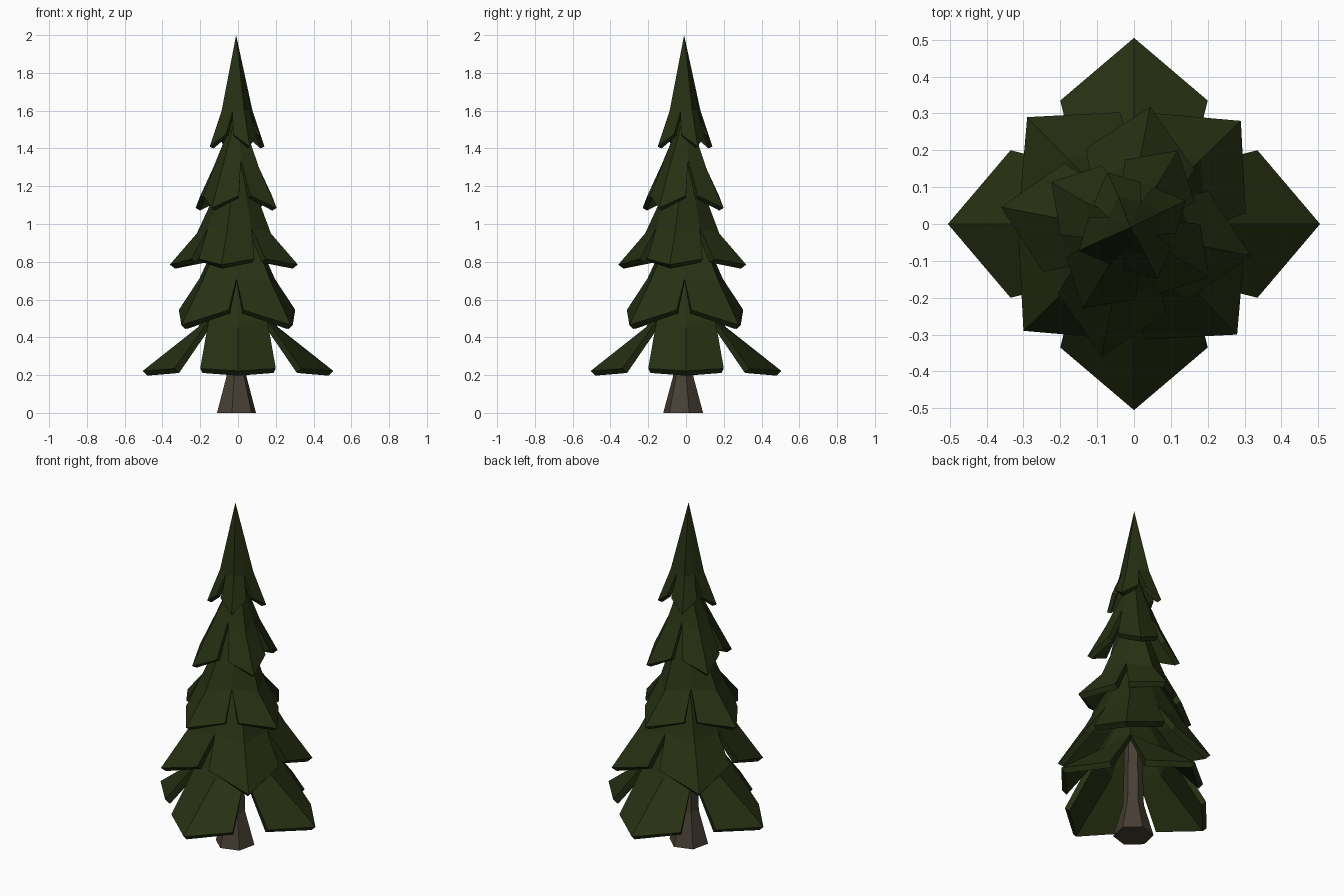
import bpy, bmesh, math
from mathutils import Vector

if "Cube" in bpy.data.objects:
    bpy.data.objects.remove(bpy.data.objects["Cube"])


def material(name, rgb):
    m = bpy.data.materials.new(name)
    m.diffuse_color = (*rgb, 1)
    m.use_nodes = True
    m.node_tree.nodes["Principled BSDF"].inputs["Base Color"].default_value = m.diffuse_color
    return m


GREEN = material("dark pine green", (0.020, 0.030, 0.006))
BROWN = material("bark brown", (0.065, 0.050, 0.035))


def finish(bm, name, mat):
    bmesh.ops.recalc_face_normals(bm, faces=bm.faces)
    me = bpy.data.meshes.new(name)
    bm.to_mesh(me)
    bm.free()
    me.materials.append(mat)
    ob = bpy.data.objects.new(name, me)
    bpy.context.collection.objects.link(ob)
    return ob


def tier(name, apex, ridge, valley, tip, corner, angle, centre, thick):
    """Hollow skirt of four folded boughs hanging from one apex.
    ridge, valley, tip: (radius, z); corner: (radius, half width, z)."""
    bm = bmesh.new()
    cx, cy = centre

    def vert(r, w, z, a, k=1.0):
        c, s = math.cos(a), math.sin(a)
        return bm.verts.new((k * cx + r * c - w * s, k * cy + r * s + w * c, z))

    top = bm.verts.new((-0.01 if apex > 1.9 else 0, -0.01 if apex > 1.9 else 0, apex))
    dirs = [math.radians(angle) + i * math.pi / 2 for i in range(4)]
    valleys = [vert(valley[0], 0, valley[1], a + math.pi / 4) for a in dirs]
    for i, a in enumerate(dirs):
        rid = vert(ridge[0], 0, ridge[1], a)
        end = vert(tip[0], 0, tip[1], a)
        for side, val in ((1, valleys[i]), (-1, valleys[i - 1])):
            cor = vert(corner[0], side * corner[1], corner[2], a)
            f1 = [top, rid, val]
            f2 = [rid, end, cor, val]
            for f in (f1, f2):
                bm.faces.new(f if side > 0 else f[::-1])
    ob = finish(bm, name, GREEN)
    # outward-facing skin, thickened towards the inside
    if sum(p.normal.z * p.area for p in ob.data.polygons) < 0:
        ob.data.flip_normals()
    mod = ob.modifiers.new("thickness", "SOLIDIFY")
    mod.thickness = thick
    mod.offset = -1


# boughs, bottom to top, alternating in direction
tier("bough_tier_1", 0.85, (0.21, 0.455), (0.22, 0.49), (0.505, 0.222),
     (0.335, 0.20, 0.235), 0, (0, 0), 0.035)
tier("bough_tier_2", 1.15, (0.26, 0.69), (0.20, 0.71), (0.41, 0.465),
     (0.245, 0.19, 0.545), 44, (-0.005, -0.005), 0.035)
tier("bough_tier_3", 1.42, (0.20, 0.95), (0.165, 0.98), (0.345, 0.785),
     (0.20, 0.15, 0.815), -11, (-0.022, -0.02), 0.035)
tier("bough_tier_4", 1.62, (0.145, 1.29), (0.105, 1.34), (0.25, 1.085),
     (0.155, 0.11, 1.15), -31, (-0.01, -0.015), 0.03)
tier("bough_tier_5", 2.0, (0.09, 1.60), (0.068, 1.60), (0.16, 1.41),
     (0.098, 0.07, 1.475), 25, (-0.005, -0.005), 0.025)

# trunk: six-sided, flared at the foot
bm = bmesh.new()
rings = []
for r, z in ((0.108, 0), (0.056, 0.19), (0.045, 0.65)):
    rings.append([bm.verts.new((-0.008 + r * math.cos(i * math.pi / 3 + 0.3),
                                -0.015 + r * math.sin(i * math.pi / 3 + 0.3), z))
                  for i in range(6)])
for lo, hi in zip(rings, rings[1:]):
    for i in range(6):
        j = (i + 1) % 6
        bm.faces.new((lo[i], lo[j], hi[j], hi[i]))
bm.faces.new(rings[0][::-1])
bm.faces.new(rings[-1])
finish(bm, "trunk", BROWN)
